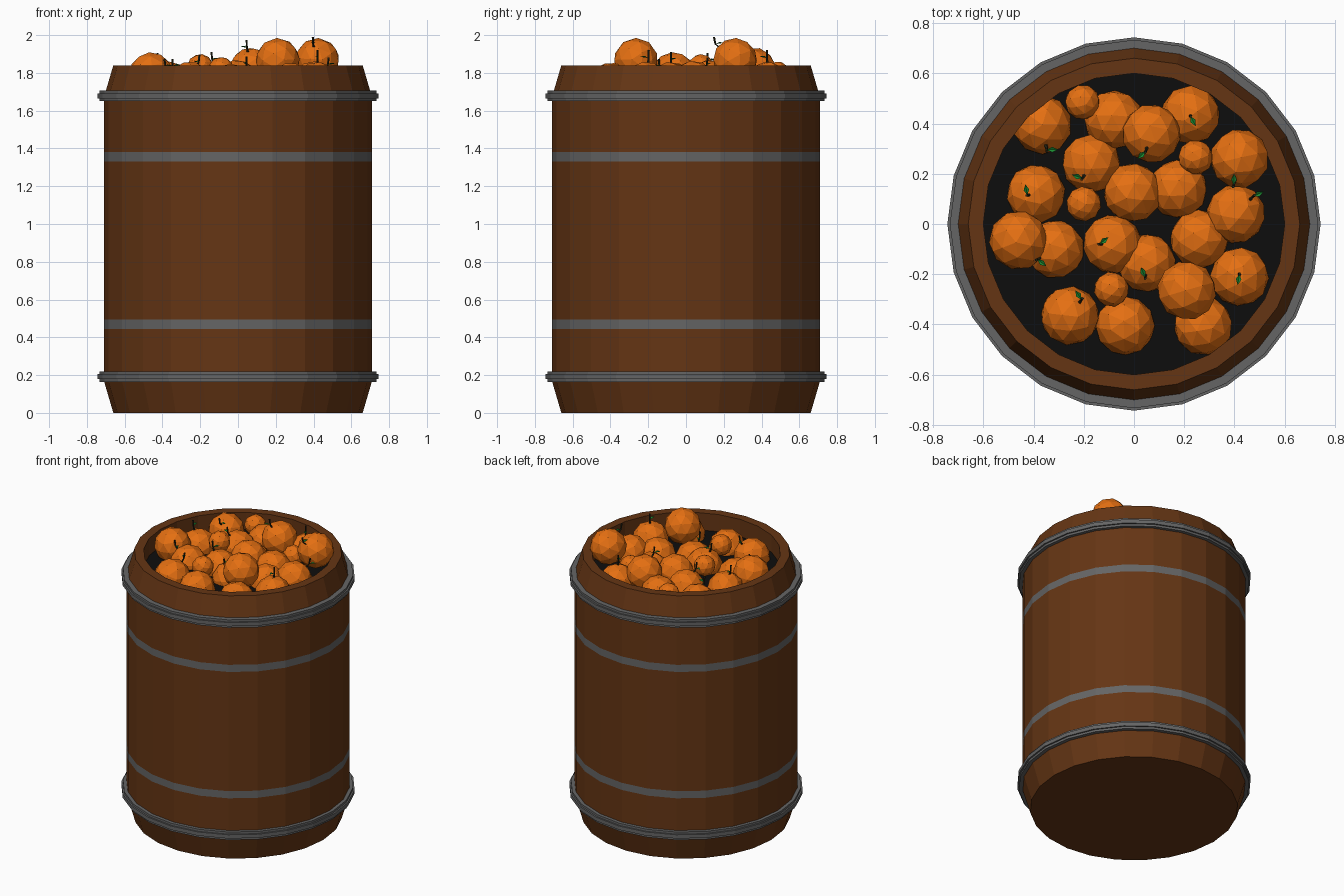
import bpy, bmesh, math
from mathutils import Vector, Matrix

if "Cube" in bpy.data.objects:
    bpy.data.objects.remove(bpy.data.objects["Cube"])

SIDES = 24


def material(name, r, g, b):
    m = bpy.data.materials.new(name)
    m.diffuse_color = (r, g, b, 1)
    m.use_nodes = True
    m.node_tree.nodes["Principled BSDF"].inputs["Base Color"].default_value = m.diffuse_color
    return m


WOOD = material("wood", 0.13, 0.036, 0.007)
IRON = material("iron", 0.13, 0.13, 0.13)
DARK = material("dark", 0.004, 0.004, 0.004)
PEEL = material("peel", 0.78, 0.16, 0.006)
STEM = material("stem", 0.02, 0.02, 0.008)
LEAF = material("leaf", 0.01, 0.25, 0.03)


def finish(name, bm, mats):
    bmesh.ops.recalc_face_normals(bm, faces=bm.faces)
    me = bpy.data.meshes.new(name)
    bm.to_mesh(me)
    bm.free()
    for m in mats:
        me.materials.append(m)
    ob = bpy.data.objects.new(name, me)
    bpy.context.collection.objects.link(ob)
    return ob


def bridge(bm, a, b, mat=0):
    n = len(a)
    for i in range(n):
        bm.faces.new((a[i], a[(i + 1) % n], b[(i + 1) % n], b[i])).material_index = mat


def lathe(name, profile, mats, closed=False, mat_of={}, caps={}):
    bm = bmesh.new()
    rings = [[bm.verts.new((r * math.cos(2 * math.pi * i / SIDES),
                            r * math.sin(2 * math.pi * i / SIDES), z))
              for i in range(SIDES)] for r, z in profile]
    for k in range(len(rings) if closed else len(rings) - 1):
        bridge(bm, rings[k], rings[(k + 1) % len(rings)], mat_of.get(k, 0))
    for k, mat in caps.items():
        bm.faces.new(rings[k]).material_index = mat
    return finish(name, bm, mats)


# Barrel: wooden shell with two flush painted bands and a dark inner floor
shell = [(.66, 0), (.71, .17), (.71, .445), (.71, .495), (.71, 1.33), (.71, 1.38),
         (.71, 1.67), (.66, 1.84), (.60, 1.84), (.60, 1.72)]
lathe("barrel", shell, [WOOD, IRON, DARK], mat_of={2: 1, 4: 1}, caps={0: 0, -1: 2})

# Raised hoops with a stepped section
for label, z in (("lower_hoop", .192), ("upper_hoop", 1.678)):
    half = [(.70, .028), (.733, .028), (.733, .013), (.743, .013)]
    section = [(r, z - h) for r, h in half] + [(r, z + h) for r, h in reversed(half)]
    lathe(label, section, [IRON], closed=True)

# Oranges: x, y, top height, radius, then stem position (x, y) where there is one
R, S = .118, .07
fruit = [
    (-.365, .395, 1.86, R, -.35, .31), (-.205, .485, 1.86, S), (-.08, .415, 1.85, R),
    (.07, .36, 1.935, R, .05, .30), (.225, .435, 1.86, R, .225, .43),
    (.245, .265, 1.85, S), (.42, .26, 1.985, R, .40, .17), (-.17, .24, 1.85, R, -.2, .19),
    (-.005, .125, 1.87, R), (.175, .14, 1.84, R), (.405, .04, 1.865, R, .465, .10),
    (-.39, .12, 1.85, R, -.42, .115), (-.2, .08, 1.90, S), (-.46, -.065, 1.91, R),
    (-.315, -.10, 1.84, R, -.375, -.135), (-.085, -.08, 1.86, R, -.13, -.08),
    (.05, -.155, 1.84, R, .045, -.205), (.26, -.06, 1.845, R),
    (.42, -.21, 1.86, R, .42, -.2), (.21, -.265, 1.985, R), (.275, -.405, 1.855, R),
    (-.255, -.365, 1.86, R, -.215, -.31), (-.09, -.26, 1.885, S), (-.035, -.405, 1.85, R),
]


def add_stem(index, centre, r, sx, sy):
    dx, dy = sx - centre.x, sy - centre.y
    n = Vector((dx, dy, math.sqrt(max(r * r - dx * dx - dy * dy, 0)))).normalized()
    base = centre + n * (r - .006)
    path = [base, base + n * .025, base + n * .035 + Vector((0, 0, .032))]
    # Curved, tapering stem
    bm = bmesh.new()
    rings = [[bm.verts.new(p + Vector((w * math.cos(a), w * math.sin(a), 0)))
              for a in (2 * math.pi * i / 5 for i in range(5))]
             for p, w in zip(path, (.007, .005, .006))]
    bridge(bm, rings[0], rings[1])
    bridge(bm, rings[1], rings[2])
    bm.faces.new(rings[0])
    bm.faces.new(rings[2])
    finish(f"stem_{index}", bm, [STEM])
    # Small folded leaf pointing sideways from the stem
    out = Matrix.Rotation(index * 1.3, 3, 'Z') @ Vector((1, 0, .15))
    side = out.cross(Vector((0, 0, 1))).normalized() * .011 + Vector((0, 0, .008))
    side2 = side - 2 * Vector((side.x, side.y, 0))
    p = path[1]
    bm = bmesh.new()
    root, mid, tip, l, q = [bm.verts.new(v) for v in (
        p, p + out * .022, p + out * .045, p + out * .022 + side, p + out * .022 + side2)]
    for f in ((root, l, mid), (l, tip, mid), (root, mid, q), (q, mid, tip)):
        bm.faces.new(f)
    finish(f"leaf_{index}", bm, [LEAF])


for i, (x, y, top, r, *stem) in enumerate(fruit):
    c = Vector((x, y, top - r))
    bm = bmesh.new()
    spin = Matrix.Translation(c) @ Matrix.Rotation(i * .9, 4, 'Z') @ Matrix.Rotation(i * .25, 4, 'X')
    bmesh.ops.create_icosphere(bm, subdivisions=2, radius=r, matrix=spin)
    finish(f"orange_{i}", bm, [PEEL])
    if stem:
        add_stem(i, c, r, *stem)
